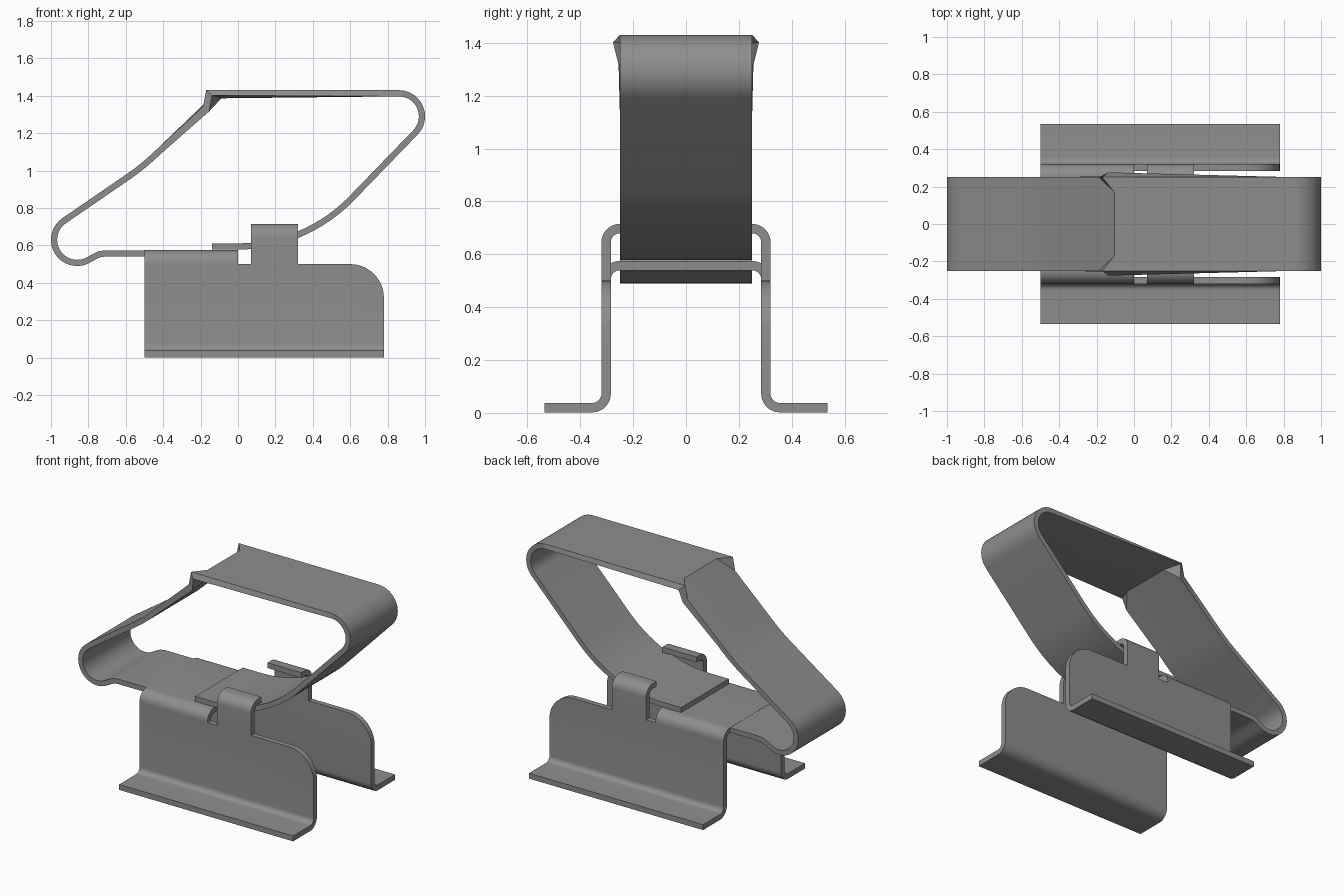
import bpy, bmesh, math
from mathutils import Vector

cube = bpy.data.objects.get("Cube")
if cube:
    bpy.data.objects.remove(cube, do_unlink=True)

steel = bpy.data.materials.new("grey_steel")
steel.use_nodes = True
steel.diffuse_color = (0.27, 0.27, 0.27, 1)
steel.node_tree.nodes["Principled BSDF"].inputs["Base Color"].default_value = (0.27, 0.27, 0.27, 1)


def arc(cx, cy, r, a0, a1, n=12):
    """Points on a circle between two angles in degrees."""
    angles = [math.radians(a0 + (a1 - a0) * i / n) for i in range(n + 1)]
    return [(cx + r * math.cos(a), cy + r * math.sin(a)) for a in angles]


def sheet_object(name, faces, thickness, outward):
    """Weld faces into a sheet, point it outward, thicken it inward."""
    bm = bmesh.new()
    for pts in faces:
        bm.faces.new([bm.verts.new(p) for p in pts])
    bmesh.ops.remove_doubles(bm, verts=bm.verts[:], dist=1e-5)
    bmesh.ops.recalc_face_normals(bm, faces=bm.faces[:])
    largest = max(bm.faces, key=lambda f: f.calc_area() * abs(f.normal.dot(outward)))
    if largest.normal.dot(outward) < 0:
        bmesh.ops.reverse_faces(bm, faces=bm.faces[:])
    me = bpy.data.meshes.new(name)
    bm.to_mesh(me)
    bm.free()
    me.materials.append(steel)
    ob = bpy.data.objects.new(name, me)
    bpy.context.collection.objects.link(ob)
    bpy.ops.object.select_all(action='DESELECT')
    ob.select_set(True)
    bpy.context.view_layer.objects.active = ob
    mod = ob.modifiers.new("thickness", 'SOLIDIFY')
    mod.thickness = thickness
    mod.offset = -1
    mod.use_even_offset = True
    bpy.ops.object.modifier_apply(modifier=mod.name)
    bpy.ops.object.shade_smooth_by_angle(angle=math.radians(25))
    return ob


def strips(path, x0, x1):
    """Quads along a (y, z) path, spanning x0 to x1."""
    return [[(x0, *a), (x1, *a), (x1, *b), (x0, *b)] for a, b in zip(path, path[1:])]


# Bracket: flange, wall, retaining tab and half of the bridge, then mirrored
W, FOOT, NECK = 0.32, 0.0725, 0.5
X0, X1 = -0.5, 0.78
flange = [(0.535, 0.0375)] + arc(0.355, FOOT, 0.035, 270, 180, 8)
bridge = [(W, NECK)] + arc(0.25, 0.505, 0.07, 0, 90, 10) + [(0, 0.575)]
tab = [(W, NECK)] + arc(0.25, 0.645, 0.07, 0, 90, 10) + [(0.21, 0.715)]
wall = [(X0, FOOT), (X1, FOOT)] + arc(X1 - 0.18, NECK - 0.18, 0.18, 0, 90) \
    + [(0.32, NECK), (0.07, NECK), (0, NECK), (X0, NECK)]
half = strips(flange, X0, X1) + strips(bridge, X0, 0) + strips(tab, 0.07, 0.32)
half.append([(x, W, z) for x, z in wall])
mirrored = [[(x, -y, z) for x, y, z in f] for f in half]


# Weld both halves; the largest horizontal face is the bridge top or flange top
sheet_object("bracket", half + mirrored, 0.0355, Vector((0, 0, 1)))

# Spring band: outer outline of the loop in (x, z), from its overlapping free end
lower = [(-0.14, 0.578)] + arc(0, 1.441, 0.863, -90, -45, 14) + arc(0.86, 1.29, 0.14, -45, 90, 18)
left = [(-0.43, 1.118), (-0.47, 1.081), (-0.51, 1.046), (-0.55, 1.014), (-0.59, 0.985)] \
    + arc(-0.86, 0.63, 0.14, 124, 300, 22) \
    + [(-0.755, 0.528), (-0.735, 0.537), (-0.71, 0.541), (-0.5, 0.541)]
# Folded corners: the edges step down while the middle stays a single crease
edge = lower + [(-0.17, 1.43), (-0.187, 1.342)] + left
middle = lower + [(-0.105, 1.43), (-0.105, 1.43)] + left

columns = [(-0.25, edge), (-0.17, middle), (0.17, middle), (0.25, edge)]
band = []
for (ya, pa), (yb, pb) in zip(columns, columns[1:]):
    for i in range(len(edge) - 1):
        quad = [(pa[i][0], ya, pa[i][1]), (pa[i + 1][0], ya, pa[i + 1][1]),
                (pb[i + 1][0], yb, pb[i + 1][1]), (pb[i][0], yb, pb[i][1])]
        quad = list(dict.fromkeys(quad))
        if len(quad) > 2:
            band.append(quad)
# The flat top is the largest upward face
sheet_object("spring_band", band, 0.033, Vector((0, 0, 1)))
